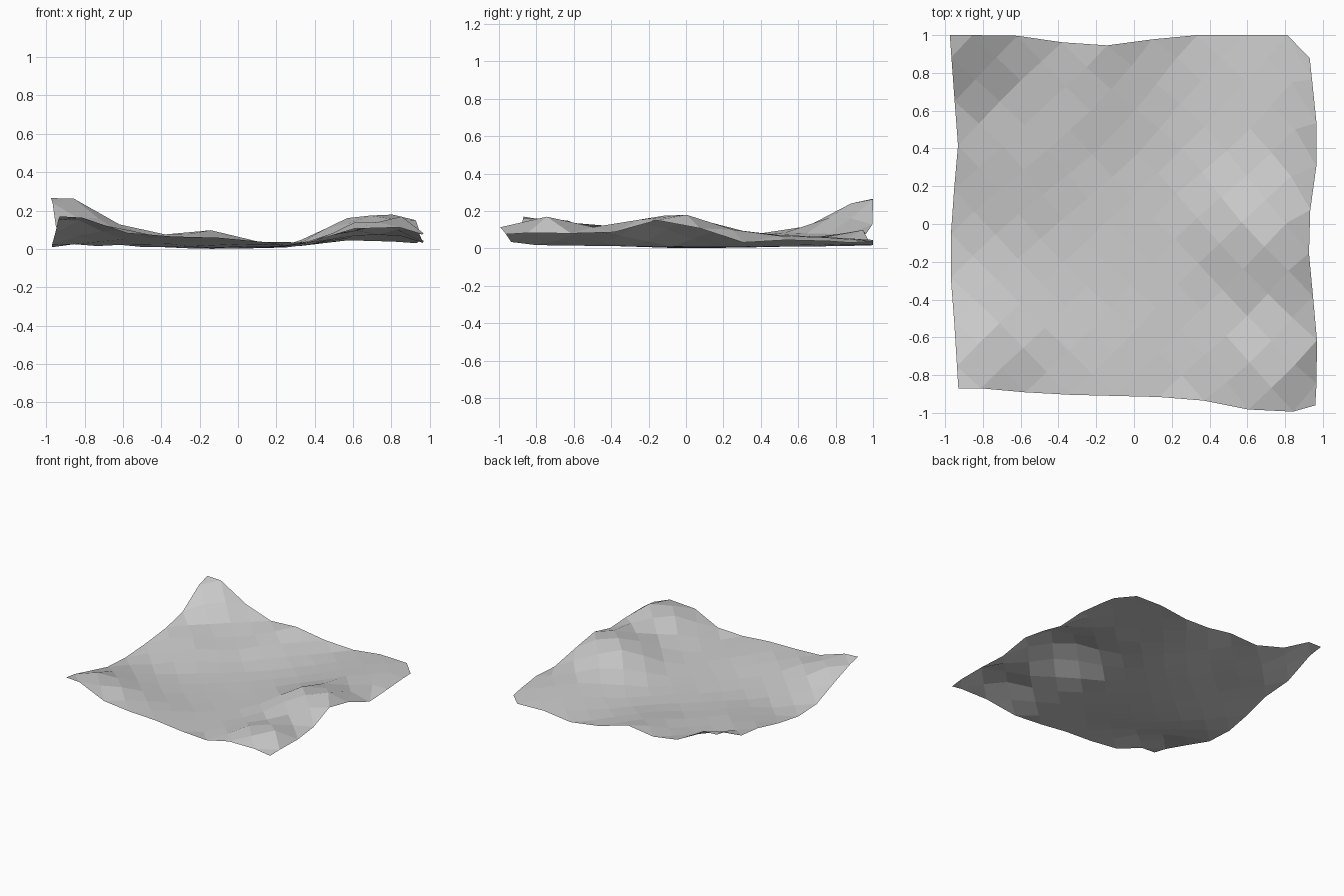
import bpy, bmesh, math
from mathutils import Vector, Matrix

if "Cube" in bpy.data.objects:
    bpy.data.objects.remove(bpy.data.objects["Cube"])

# Coarse height map of the sheet (rows run front to back)
U = [-1, -.88, -.62, -.4, -.2, .1, .3, .62, .85, 1]
V = [-1, -.75, -.45, -.15, .0, .35, .6, .85, 1]
HEIGHT = [
    [.17, .165, .08, .065, .065, .04, .012, .105, .12, .075],
    [.13, .15, .10, .06, .05, .025, .012, .14, .185, .09],
    [.025, .05, .04, .02, .015, .012, .012, .08, .11, .065],
    [.008, .012, .012, .005, .003, .003, .01, .16, .185, .15],
    [.015, .03, .03, .01, 0, .003, .015, .16, .185, .15],
    [.08, .08, .06, .02, .005, .003, .01, .075, .075, .03],
    [.105, .09, .055, .04, .045, .012, .008, .065, .07, .045],
    [.235, .215, .09, .055, .08, .025, .008, .055, .055, .04],
    [.265, .265, .125, .07, .115, .045, .008, .045, .04, .03],
]
# Wavy outline: (position along the edge, where the edge sits)
LEFT = [(-1, -.93), (-.65, -.95), (-.3, -.975), (0, -.965), (.35, -.93), (.7, -.955), (1, -.975)]
RIGHT = [(-1, .96), (-.7, .975), (-.4, .95), (-.05, .92), (.1, .93), (.45, .975), (.65, .965), (1, .93)]
FRONT = [(-1, -.87), (-.8, -.87), (-.55, -.9), (.3, -.92), (.6, -.98), (.85, -1), (1, -.96)]
BACK = [(-1, 1), (-.65, 1), (-.4, .965), (-.2, .94), (0, .955), (.25, 1), (.875, 1), (1, .88)]


def curve(points, t):
    """Piecewise linear lookup."""
    for (a, fa), (b, fb) in zip(points, points[1:]):
        if t <= b:
            return fa + (fb - fa) * (t - a) / (b - a)
    return points[-1][1]


def place(u, v):
    left, right = curve(LEFT, v), curve(RIGHT, v)
    front, back = curve(FRONT, u), curve(BACK, u)
    column = [(b, curve(list(zip(U, row)), u)) for b, row in zip(V, HEIGHT)]
    return Vector((left + (right - left) * (u + 1) / 2,
                   front + (back - front) * (v + 1) / 2,
                   curve(column, v)))


# Diagonal grid trimmed to a square
bm = bmesh.new()
n = 17
bmesh.ops.create_grid(bm, x_segments=n, y_segments=n, size=n * .125 / math.sqrt(2),
                      matrix=Matrix.Rotation(math.radians(45), 4, 'Z'))
for axis in ((1, 0, 0), (-1, 0, 0), (0, 1, 0), (0, -1, 0)):
    bmesh.ops.bisect_plane(bm, geom=bm.verts[:] + bm.edges[:] + bm.faces[:], dist=1e-4,
                           plane_co=axis, plane_no=axis, clear_outer=True)

# Drape it over the height map
for vert in bm.verts:
    vert.co = place(max(-1, min(1, vert.co.x)), max(-1, min(1, vert.co.y)))
bmesh.ops.recalc_face_normals(bm, faces=bm.faces[:])
if sum(f.normal.z for f in bm.faces) < 0:
    bmesh.ops.reverse_faces(bm, faces=bm.faces[:])

mesh = bpy.data.meshes.new("rumpled_sheet")
bm.to_mesh(mesh)
bm.free()
sheet = bpy.data.objects.new("rumpled_sheet", mesh)
bpy.context.collection.objects.link(sheet)

# One plain grey
grey = bpy.data.materials.new("light grey")
grey.diffuse_color = (.6, .6, .6, 1)
grey.use_nodes = True
grey.node_tree.nodes["Principled BSDF"].inputs["Base Color"].default_value = grey.diffuse_color
mesh.materials.append(grey)
